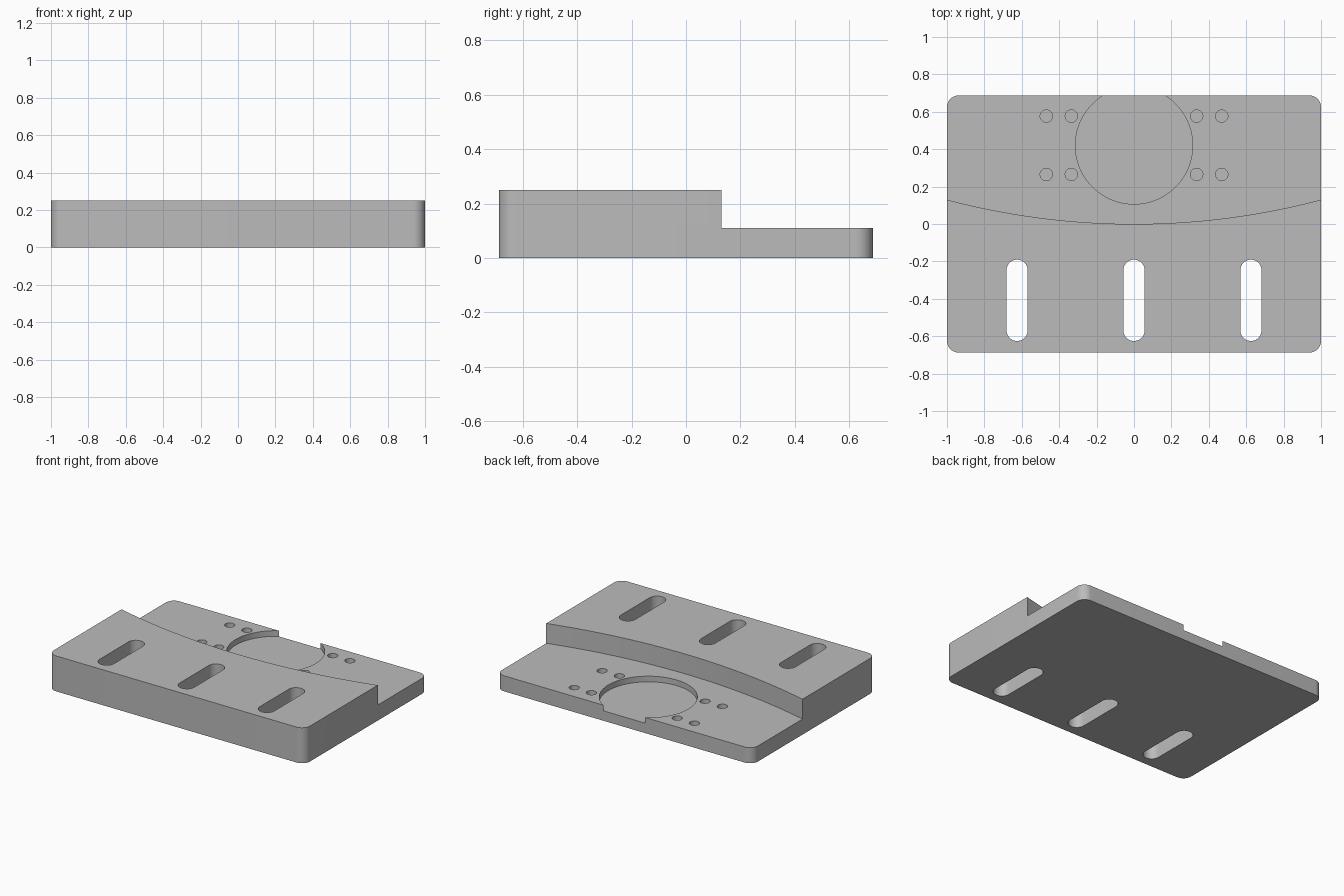
import bpy, bmesh
from math import sin, cos, pi, radians, asin

if "Cube" in bpy.data.objects:
    bpy.data.objects.remove(bpy.data.objects["Cube"])

grey = bpy.data.materials.new("machined grey")
grey.use_nodes = True
colour = (0.5, 0.5, 0.5, 1)
grey.diffuse_color = colour
grey.node_tree.nodes["Principled BSDF"].inputs["Base Color"].default_value = colour

WIDTH, DEPTH = 2.0, 1.375
HEIGHT, LEDGE = 0.25, 0.11


def arc(cx, cy, r, start, end, steps):
    """Points along an arc, angles in degrees."""
    angles = [radians(start + (end - start) * i / steps) for i in range(steps + 1)]
    return [(cx + r * cos(a), cy + r * sin(a)) for a in angles]


def rounded(cx, cy, w, d, r, steps):
    """Rounded rectangle outline, anticlockwise."""
    pts = []
    for i, (sx, sy) in enumerate([(1, 1), (-1, 1), (-1, -1), (1, -1)]):
        pts += arc(cx + sx * (w / 2 - r), cy + sy * (d / 2 - r), r, 90 * i, 90 * i + 90, steps)
    return pts


def slot(cx, cy, length, r):
    half = length / 2 - r
    return arc(cx, cy + half, r, 0, 180, 24) + arc(cx, cy - half, r, 180, 360, 24)


def circle(cx, cy, r, steps):
    return arc(cx, cy, r, 0, 360, steps)[:-1]


def prism(name, outline, z0, z1):
    """Extrude a flat outline between two heights."""
    bm = bmesh.new()
    face = bm.faces.new([bm.verts.new((x, y, z0)) for x, y in outline])
    top = bmesh.ops.extrude_face_region(bm, geom=[face])["geom"]
    verts = [v for v in top if isinstance(v, bmesh.types.BMVert)]
    bmesh.ops.translate(bm, verts=verts, vec=(0, 0, z1 - z0))
    bmesh.ops.recalc_face_normals(bm, faces=bm.faces)
    mesh = bpy.data.meshes.new(name)
    bm.to_mesh(mesh)
    bm.free()
    mesh.materials.append(grey)
    obj = bpy.data.objects.new(name, mesh)
    bpy.context.collection.objects.link(obj)
    return obj


plate = prism("mounting_plate", rounded(0, 0, WIDTH, DEPTH, 0.0625, 12), 0, HEIGHT)
cutters = []

# Lowered rear ledge with a shallow curved shoulder
R = (1 + 0.13 ** 2) / (2 * 0.13)
sweep = asin(1.1 / R) * 180 / pi
shoulder = arc(0, R, R, 270 - sweep, 270 + sweep, 48)
cutters.append(prism("ledge_cutter", shoulder + [(1.1, 1), (-1.1, 1)], LEDGE, 0.4))

# Shallow round pocket breaking out through the back edge
cutters.append(prism("pocket_cutter", circle(0, 0.42, 0.3135, 96), LEDGE - 0.04, 0.3))

# Blind bolt holes either side of the pocket
for x in (-0.469, -0.335, 0.335, 0.469):
    for y in (0.265, 0.577):
        cutters.append(prism("bolt_hole_cutter", circle(x, y, 0.033, 32), 0.03, 0.3))

# Three slots through the thick front
for x in (-0.625, 0, 0.625):
    cutters.append(prism("slot_cutter", slot(x, -0.408, 0.435, 0.0565), -0.1, 0.4))

# Apply the cuts and discard the cutters
bpy.ops.object.select_all(action="DESELECT")
bpy.context.view_layer.objects.active = plate
plate.select_set(True)
for cutter in cutters:
    cutter.hide_render = True
    mod = plate.modifiers.new("cut", "BOOLEAN")
    mod.operation, mod.solver, mod.object = "DIFFERENCE", "EXACT", cutter
    bpy.ops.object.modifier_apply(modifier=mod.name)
    bpy.data.objects.remove(cutter)

bpy.ops.object.shade_smooth_by_angle(angle=radians(30))
